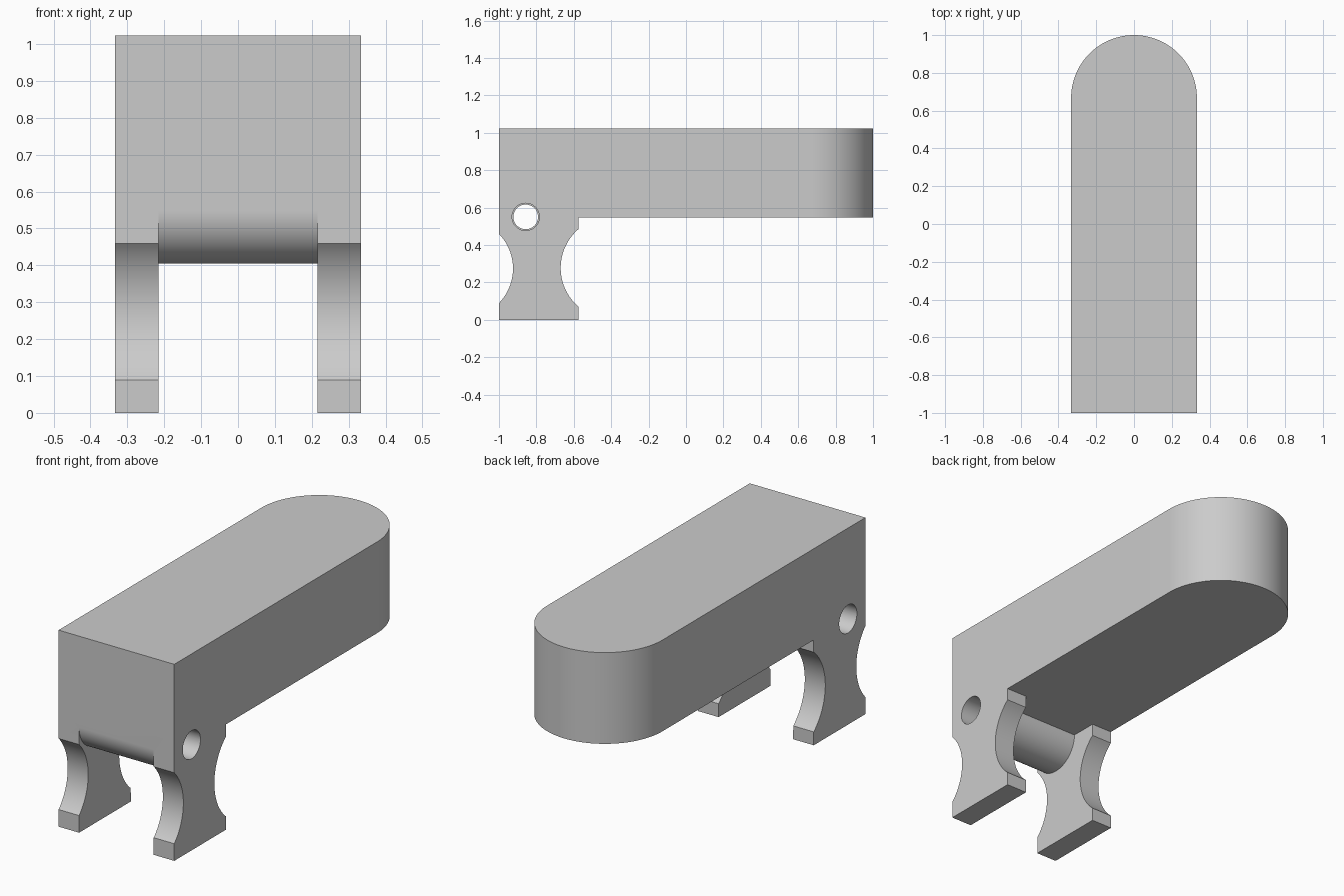
import bpy, bmesh, math
from mathutils import Vector

if "Cube" in bpy.data.objects:
    bpy.data.objects.remove(bpy.data.objects["Cube"], do_unlink=True)

grey = bpy.data.materials.new("light grey")
grey.use_nodes = True
colour = (0.6, 0.6, 0.6, 1)
grey.diffuse_color = colour
grey.node_tree.nodes["Principled BSDF"].inputs["Base Color"].default_value = colour

HALF = 0.333            # half width of the body
GAP = 0.215             # half of the space between the legs
BASE, TOP = 0.548, 1.023
PIN_Y, PIN_R = -0.857, 0.143


def arc(cx, cy, r, start, end, steps=32):
    angles = [math.radians(start + (end - start) * i / steps) for i in range(steps + 1)]
    return [(cx + r * math.cos(a), cy + r * math.sin(a)) for a in angles]


def prism(name, outline, axis, low, high):
    """Extrude an outline along z (outline in x, y) or x (outline in y, z)."""
    place = (lambda p: (p[0], p[1], low)) if axis == "z" else (lambda p: (low, p[0], p[1]))
    bm = bmesh.new()
    face = bm.faces.new([bm.verts.new(place(p)) for p in outline])
    moved = bmesh.ops.extrude_face_region(bm, geom=[face])["geom"]
    step = Vector((0, 0, high - low)) if axis == "z" else Vector((high - low, 0, 0))
    bmesh.ops.translate(bm, vec=step, verts=[v for v in moved if isinstance(v, bmesh.types.BMVert)])
    # The region extrusion can drop the starting cap, so close any open end
    rim = [e for e in bm.edges if e.is_boundary]
    if rim:
        bmesh.ops.holes_fill(bm, edges=rim, sides=0)
    bmesh.ops.recalc_face_normals(bm, faces=bm.faces)
    mesh = bpy.data.meshes.new(name)
    bm.to_mesh(mesh)
    bm.free()
    mesh.materials.append(grey)
    obj = bpy.data.objects.new(name, mesh)
    bpy.context.collection.objects.link(obj)
    return obj


def combine(target, other, operation):
    mod = target.modifiers.new(operation.lower(), "BOOLEAN")
    mod.operation, mod.solver, mod.object = operation, "EXACT", other
    bpy.context.view_layer.objects.active = target
    bpy.ops.object.modifier_apply(modifier=mod.name)
    bpy.data.objects.remove(other, do_unlink=True)


# Long body with a round back end
plan = [(-HALF, -1), (HALF, -1)] + arc(0, 1 - HALF, HALF, 0, 180, 64)
body = prism("body", plan, "z", BASE, TOP)

# Waisted legs: round bites at front and back, reaching up into the body
front_bite = arc(-1.191, 0.274, 0.266, 44, -44)
back_bite = arc(-0.396, 0.277, 0.274, 229.2, 130.8)
leg_side = [(-1, 0.7)] + front_bite + [(-1, 0), (-0.575, 0)] + back_bite + [(-0.575, 0.7)]
leg_side[1] = (-1, leg_side[1][1])
leg_side[len(front_bite)] = (-1, leg_side[len(front_bite)][1])
for low, high in ((GAP, HALF), (-HALF, -GAP)):
    combine(body, prism("leg", leg_side, "x", low, high), "UNION")

# Round barrel between the legs
barrel = arc(PIN_Y, BASE, PIN_R, 180, 360, 40) + [(-0.75, 0.7), (-0.95, 0.7)]
combine(body, prism("barrel", barrel, "x", -GAP - 0.02, GAP + 0.02), "UNION")

# Pin hole, slightly wider through the legs
for radius, low, high in ((0.066, -0.5, 0.5), (0.073, GAP, 0.5), (0.073, -0.5, -GAP)):
    circle = arc(PIN_Y, BASE + 0.002, radius, 0, 360, 48)[:-1]
    combine(body, prism("drill", circle, "x", low, high), "DIFFERENCE")

body.select_set(True)
bpy.context.view_layer.objects.active = body
bpy.ops.object.shade_smooth_by_angle(angle=math.radians(30))
